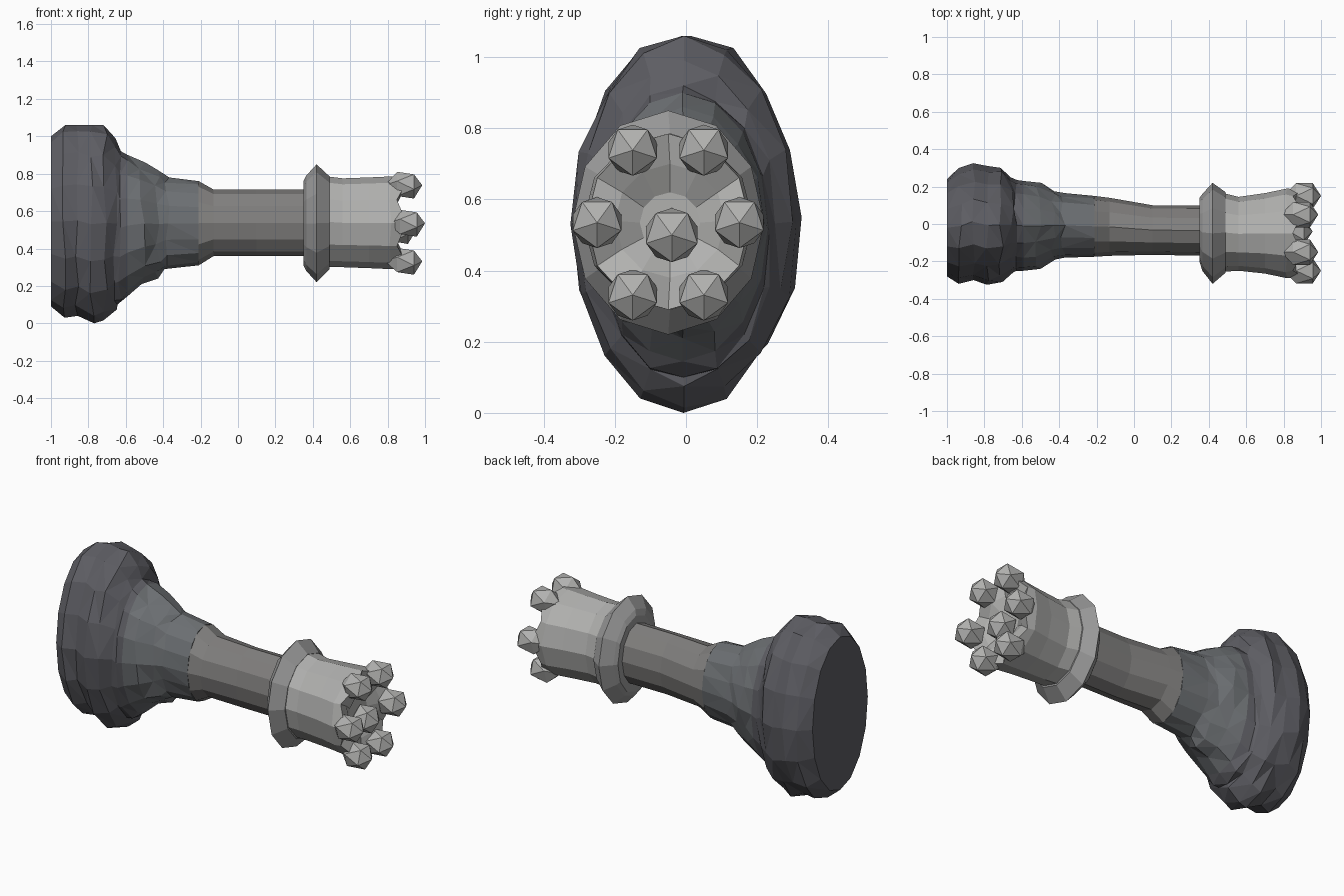
import bpy, bmesh, random
from math import cos, sin, pi, radians
from mathutils import Vector, Matrix

random.seed(4)


def finish(name, bm, rgb):
    bmesh.ops.recalc_face_normals(bm, faces=bm.faces)
    me = bpy.data.meshes.new(name)
    bm.to_mesh(me)
    bm.free()
    ob = bpy.data.objects.new(name, me)
    bpy.context.collection.objects.link(ob)
    m = bpy.data.materials.new(name + "_grey")
    m.diffuse_color = (*rgb, 1)
    me.materials.append(m)
    return ob


def loft(name, stations, sides, rgb, rough=0.0, notch=None):
    """Rings along x; station = (x, y min, y max, z min, z max)."""
    bm = bmesh.new()
    rings = []
    for k, (x, y0, y1, z0, z1) in enumerate(stations):
        ring = []
        for i in range(sides):
            a = 2 * pi * i / sides
            s, dx = 1.0, 0.0
            if rough and 0 < k < len(stations) - 1:
                # keep the extreme points exact so the silhouette holds
                if i % (sides // 4):
                    s += random.uniform(-rough * 1.4, rough * 0.6)
                dx = random.uniform(-rough, rough) * 0.4
            if notch and i % 2 and k in notch:
                dx += notch[k]
            ring.append(bm.verts.new((x + dx,
                                      (y0 + y1) / 2 + s * cos(a) * (y1 - y0) / 2,
                                      (z0 + z1) / 2 + s * sin(a) * (z1 - z0) / 2)))
        rings.append(ring)
    for a, b in zip(rings, rings[1:]):
        for i in range(sides):
            j = (i + 1) % sides
            bm.faces.new((a[i], a[j], b[j], b[i]))
    bm.faces.new(rings[0])
    bm.faces.new(rings[-1])
    if rough:
        bmesh.ops.triangulate(bm, faces=[f for f in bm.faces if len(f.verts) == 4])
    return finish(name, bm, rgb)


# Foot and flaring body: one rough-surfaced oval piece with a flat end
loft("foot", [
    (-1.00, -0.28, 0.24, 0.09, 1.00),
    (-0.93, -0.32, 0.30, 0.03, 1.06),
    (-0.86, -0.30, 0.325, 0.04, 1.06),
    (-0.78, -0.325, 0.31, 0.00, 1.06),
    (-0.71, -0.31, 0.30, 0.015, 1.06),
    (-0.655, -0.26, 0.25, 0.075, 0.99),
    (-0.635, -0.25, 0.235, 0.10, 0.92),
    (-0.59, -0.25, 0.23, 0.145, 0.90)], 16, (0.11, 0.11, 0.125), 0.03)
loft("flare", [
    (-0.59, -0.25, 0.23, 0.145, 0.90),
    (-0.51, -0.24, 0.22, 0.21, 0.86),
    (-0.43, -0.19, 0.175, 0.24, 0.82),
    (-0.38, -0.18, 0.165, 0.29, 0.78),
    (-0.21, -0.175, 0.15, 0.31, 0.76)], 16, (0.15, 0.16, 0.17), 0.04)

# Faceted shaft
loft("shaft", [
    (-0.21, -0.175, 0.15, 0.31, 0.76),
    (-0.13, -0.17, 0.14, 0.36, 0.715),
    (0.10, -0.165, 0.10, 0.36, 0.715),
    (0.38, -0.17, 0.10, 0.36, 0.715)], 12, (0.22, 0.215, 0.21))

# Collar disc
loft("collar", [
    (0.35, -0.20, 0.14, 0.31, 0.76),
    (0.365, -0.25, 0.16, 0.28, 0.79),
    (0.42, -0.32, 0.22, 0.22, 0.85),
    (0.49, -0.26, 0.17, 0.29, 0.785)], 12, (0.33, 0.33, 0.33))

# Crown cup with a notched rim and shallow hollow
loft("crown", [
    (0.48, -0.255, 0.165, 0.30, 0.785),
    (0.56, -0.25, 0.145, 0.30, 0.775),
    (0.70, -0.265, 0.165, 0.295, 0.78),
    (0.82, -0.29, 0.19, 0.29, 0.785),
    (0.90, -0.28, 0.18, 0.29, 0.785),
    (0.87, -0.20, 0.11, 0.38, 0.70),
    (0.82, -0.13, 0.04, 0.45, 0.62)], 12, (0.44, 0.44, 0.43),
    notch={3: -0.01, 4: -0.05, 5: -0.03})


def knob(name, centre, r, tail):
    """Faceted ball with a drawn-out rear that melts into the cup."""
    bm = bmesh.new()
    bmesh.ops.create_icosphere(bm, subdivisions=1, radius=r)
    bm.transform(Matrix.Rotation(radians(90), 4, 'Y'))
    for v in bm.verts:
        if v.co.x < 0:
            v.co.x *= tail
    bm.transform(Matrix.Translation(Vector(centre)))
    finish(name, bm, (0.44, 0.44, 0.43))


# Six rim prongs and a centre knob
for i in range(6):
    a = i * pi / 3
    x = 0.92 if i % 3 == 0 else 0.905
    knob(f"crown_prong_{i + 1}", (x, -0.05 + 0.2 * cos(a), 0.535 + 0.235 * sin(a)), 0.08, 1.5)
knob("centre_knob", (0.87, -0.04, 0.50), 0.085, 1.0)
